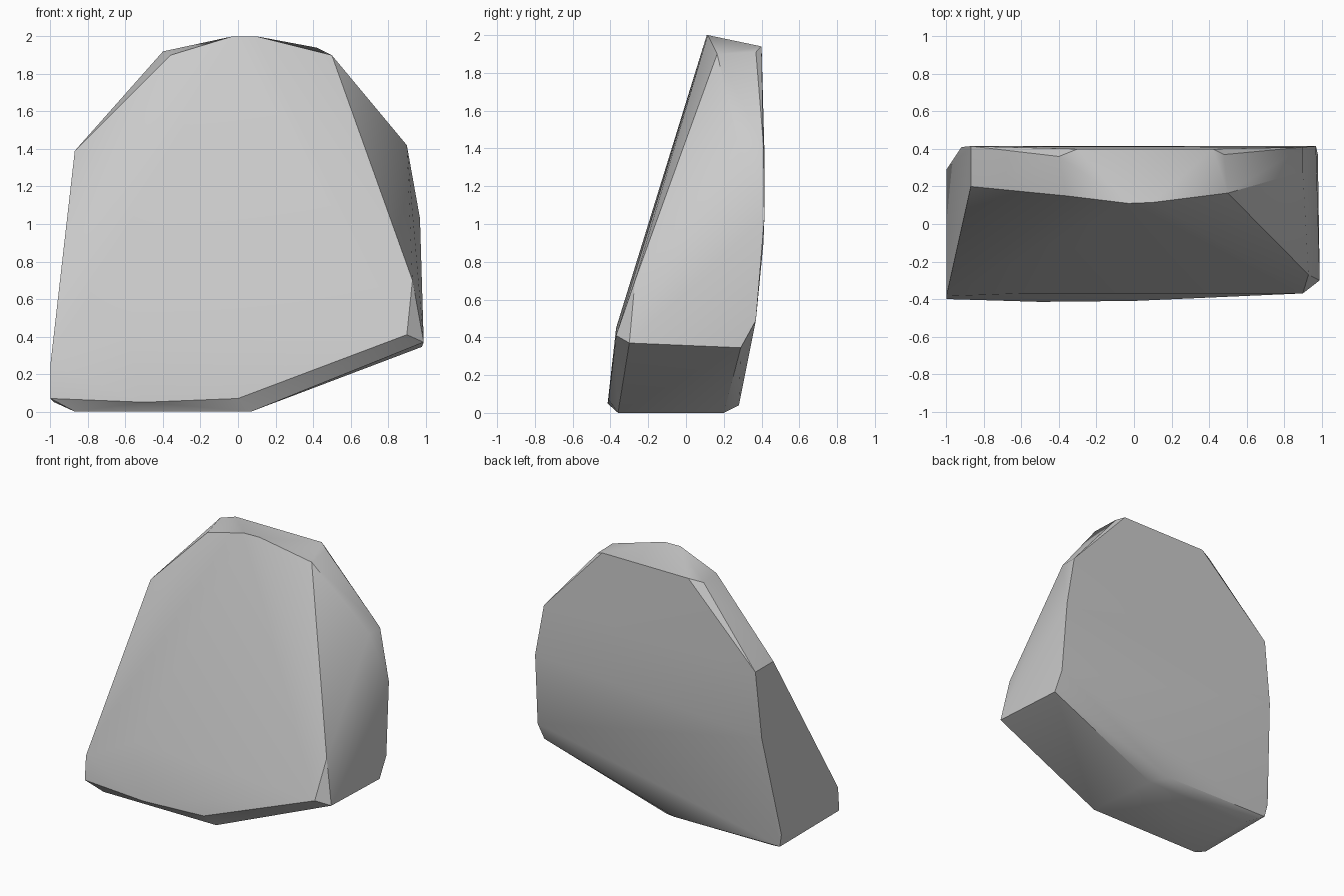
import bpy, bmesh, math

cube = bpy.data.objects.get("Cube")
if cube:
    bpy.data.objects.remove(cube, do_unlink=True)

# Stone colour
stone = bpy.data.materials.new("stone grey")
stone.use_nodes = True
grey = (0.6, 0.6, 0.6, 1)
stone.diffuse_color = grey
stone.node_tree.nodes["Principled BSDF"].inputs["Base Color"].default_value = grey

# Corners of the chipped boulder, grouped by facet
crest_front = [(-.36, .15, 1.9), (-.03, .11, 2), (.1, .115, 2), (.5, .165, 1.9)]
crest_back = [(-.4, .36, 1.92), (-.3, .4, 1.94), (.42, .4, 1.94), (.48, .37, 1.91)]
left_side = [(.9, .28, 1.42), (.9, .41, 1.42), (.97, .415, 1.03), (.98, .37, .49),
             (.98, .29, .345), (.99, -.3, .37), (.9, -.37, .41), (.93, -.27, .7)]
right_side = [(-.87, .2, 1.39), (-.87, .415, 1.39), (-.92, .41, .9),
              (-1, .29, .15), (-.98, .28, .05), (-1, -.4, .07), (-1, -.385, .25)]
belly = [(-.6, -.37, .45), (.3, -.36, .47), (-.5, -.415, .05), (0, -.41, .07)]
base = [(-.87, -.36, 0), (.07, -.36, 0), (-.87, .2, 0), (.02, .2, 0), (-.1, .28, .04)]

# Wrap the corners in one convex shell
bm = bmesh.new()
for group in (crest_front, crest_back, left_side, right_side, belly, base):
    for corner in group:
        bm.verts.new(corner)
hull = bmesh.ops.convex_hull(bm, input=bm.verts)
loose = {g for g in hull["geom_interior"] + hull["geom_unused"]
         if isinstance(g, bmesh.types.BMVert)}
bmesh.ops.delete(bm, geom=list(loose), context="VERTS")
bmesh.ops.dissolve_limit(bm, angle_limit=math.radians(1), verts=bm.verts, edges=bm.edges)
bmesh.ops.recalc_face_normals(bm, faces=bm.faces)
mesh = bpy.data.meshes.new("boulder")
bm.to_mesh(mesh)
bm.free()
mesh.materials.append(stone)

# Soft facets with crisp chipped edges
boulder = bpy.data.objects.new("boulder", mesh)
bpy.context.collection.objects.link(boulder)
bpy.context.view_layer.objects.active = boulder
boulder.select_set(True)
bpy.ops.object.shade_smooth_by_angle(angle=math.radians(30))
